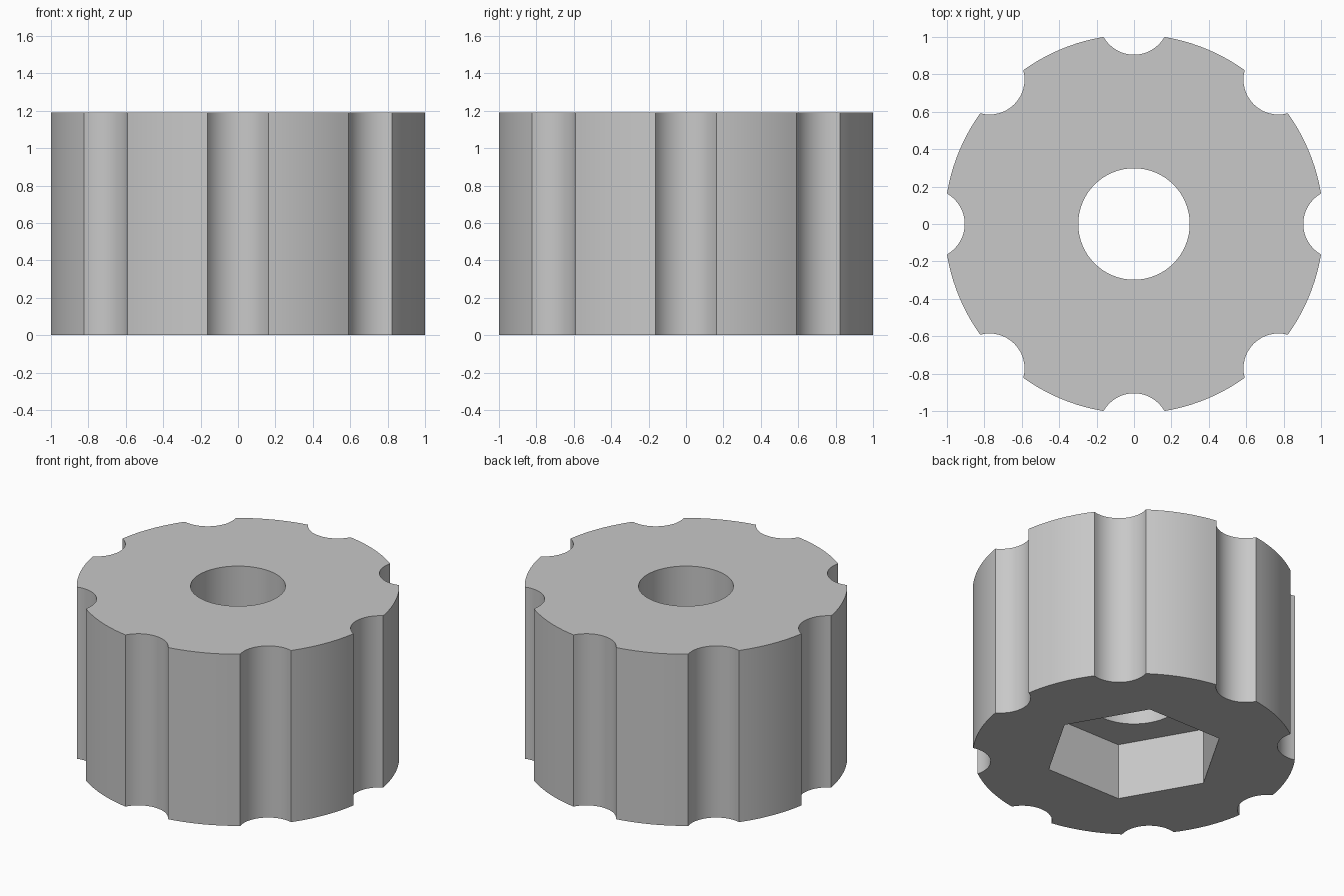
import bpy, bmesh
from math import sin, cos, pi, radians, acos, asin, atan2

cube = bpy.data.objects.get("Cube")
if cube:
    bpy.data.objects.remove(cube)

HEIGHT = 1.19
BODY_R = 1.013
NOTCH_R, NOTCH_AT = 0.187, 1.092      # grip notch radius and distance from the axis
HOLE_R = 0.298
HEX_R, HEX_DEPTH = 0.569, 0.39
NOTCHES = 8


def circle(radius, count):
    return [(radius * cos(2 * pi * i / count), radius * sin(2 * pi * i / count))
            for i in range(count)]


def knob_outline(notch_steps=16, rim_steps=10):
    """Round rim with scooped grip notches."""
    # half angles where rim and notch circles meet
    rim_half = acos((BODY_R**2 + NOTCH_AT**2 - NOTCH_R**2) / (2 * BODY_R * NOTCH_AT))
    scoop_half = atan2(BODY_R * sin(rim_half), NOTCH_AT - BODY_R * cos(rim_half))
    pitch = 2 * pi / NOTCHES
    points = []
    for n in range(NOTCHES):
        turn = n * pitch
        for i in range(notch_steps):
            a = scoop_half * (2 * i / notch_steps - 1)
            x, y = NOTCH_AT - NOTCH_R * cos(a), NOTCH_R * sin(a)
            points.append((x * cos(turn) - y * sin(turn), x * sin(turn) + y * cos(turn)))
        for i in range(rim_steps):
            a = turn + rim_half + (pitch - 2 * rim_half) * i / rim_steps
            points.append((BODY_R * cos(a), BODY_R * sin(a)))
    return points


bm = bmesh.new()


def wall(points, z0, z1):
    """Vertical wall along a closed outline; returns its lower and upper edge loops."""
    loops = []
    for z in (z0, z1):
        verts = [bm.verts.new((x, y, z)) for x, y in points]
        loops.append([bm.edges.new((v, verts[i - 1])) for i, v in enumerate(verts)])
    for low, high in zip(*loops):
        bm.faces.new((low.verts[0], low.verts[1], high.verts[1], high.verts[0]))
    return loops


def cap(outer, inner):
    """Flat face between two edge loops."""
    bmesh.ops.triangle_fill(bm, use_beauty=True, use_dissolve=False, edges=outer + inner)


# Grip wall, bore and hexagonal nut pocket
body_low, body_high = wall(knob_outline(), 0, HEIGHT)
hole_low, hole_high = wall(circle(HOLE_R, 64), HEX_DEPTH, HEIGHT)
hex_low, hex_high = wall(circle(HEX_R, 6), 0, HEX_DEPTH)

# Top, underside and pocket roof
cap(body_high, hole_high)
cap(body_low, hex_low)
cap(hex_high, hole_low)
bmesh.ops.recalc_face_normals(bm, faces=bm.faces[:])

mesh = bpy.data.meshes.new("knob")
bm.to_mesh(mesh)
bm.free()
knob = bpy.data.objects.new("knob", mesh)
bpy.context.collection.objects.link(knob)

# Plain grey material
grey = bpy.data.materials.new("grey")
grey.use_nodes = True
color = (0.58, 0.58, 0.58, 1)
grey.diffuse_color = color
grey.node_tree.nodes["Principled BSDF"].inputs["Base Color"].default_value = color
mesh.materials.append(grey)

# Smooth curves, crisp edges
bpy.ops.object.select_all(action="DESELECT")
knob.select_set(True)
bpy.context.view_layer.objects.active = knob
bpy.ops.object.shade_smooth_by_angle(angle=radians(25))
